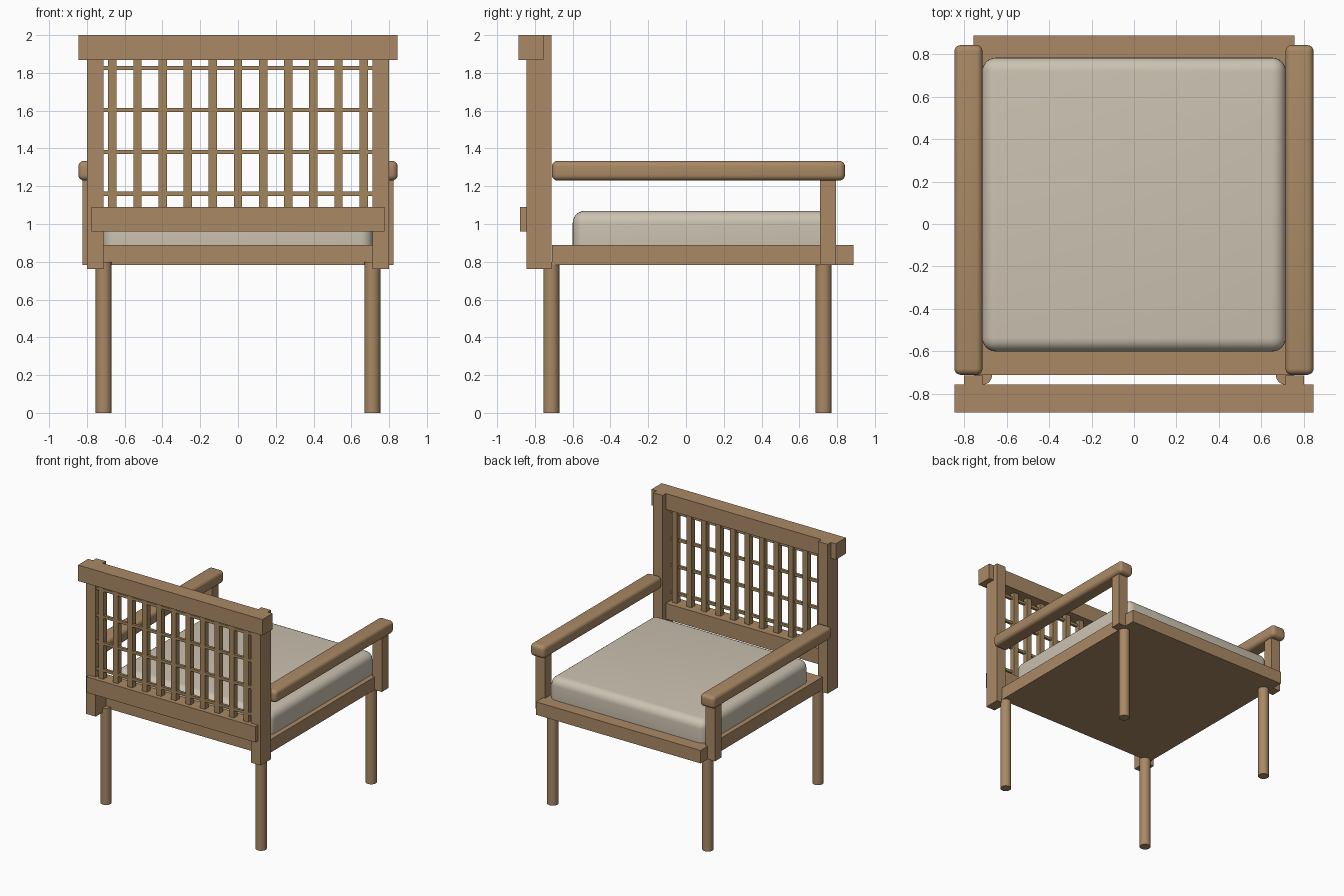
import bpy, math

if "Cube" in bpy.data.objects:
    bpy.data.objects.remove(bpy.data.objects["Cube"])

def material(name, col):
    m = bpy.data.materials.new(name)
    m.diffuse_color = (*col, 1)
    m.use_nodes = True
    m.node_tree.nodes["Principled BSDF"].inputs["Base Color"].default_value = m.diffuse_color
    return m

wood = material("wood", (0.40, 0.25, 0.13))
slat_wood = material("slat_wood", (0.37, 0.24, 0.11))
fabric = material("fabric", (0.60, 0.54, 0.44))

def box(name, x, y, z, mat=wood, bevel=0.0, segments=5):
    """Box from (min, max) ranges, optionally with rounded edges."""
    bpy.ops.mesh.primitive_cube_add(
        size=1, location=[(a + b) / 2 for a, b in (x, y, z)])
    o = bpy.context.object
    o.name = name
    o.scale = [b - a for a, b in (x, y, z)]
    bpy.ops.object.transform_apply(location=False, rotation=False, scale=True)
    o.data.materials.append(mat)
    if bevel:
        mod = o.modifiers.new("round", 'BEVEL')
        mod.width, mod.segments = bevel, segments
        bpy.ops.object.modifier_apply(modifier="round")
        bpy.ops.object.shade_smooth_by_angle(angle=math.radians(35))
    return o

def span(s, a, b):
    """Range a..b mirrored to side s."""
    return tuple(sorted((s * a, s * b)))

def leg(name, x, y, top):
    bpy.ops.mesh.primitive_cylinder_add(
        vertices=32, radius=0.0425, depth=top, location=(x, y, top / 2))
    o = bpy.context.object
    o.name = name
    o.data.materials.append(wood)
    bpy.ops.object.shade_smooth_by_angle(angle=math.radians(35))

# Seat base and cushion
box("seat_base", (-0.755, 0.755), (-0.71, 0.887), (0.783, 0.89))
box("cushion", (-0.715, 0.715), (-0.60, 0.783), (0.80, 1.07), fabric, 0.065, 6)

# Legs, posts and arms on both sides
for s, side in ((-1, "left"), (1, "right")):
    leg(f"back_leg_{side}", s * 0.711, -0.713, 0.80)
    leg(f"front_leg_{side}", s * 0.711, 0.729, 0.80)
    box(f"back_post_{side}", span(s, 0.713, 0.80), (-0.845, -0.713), (0.762, 2.0))
    box(f"arm_support_{side}", span(s, 0.735, 0.822), (0.71, 0.795), (0.783, 1.25))
    box(f"armrest_{side}", span(s, 0.713, 0.845), (-0.71, 0.842), (1.23, 1.334),
        wood, 0.03)

# Backrest rails
box("top_rail", (-0.845, 0.845), (-0.888, -0.755), (1.868, 2.0))
box("lower_rail", (-0.775, 0.775), (-0.88, -0.755), (0.96, 1.09))

# Backrest lattice
for i in range(11):
    x = (i - 5) * 0.133
    box(f"upright_slat_{i}", (x - 0.022, x + 0.022), (-0.845, -0.80),
        (1.08, 1.88), slat_wood)
for i in range(4):
    z = 1.16 + i * 0.222
    box(f"cross_slat_{i}", (-0.72, 0.72), (-0.842, -0.82),
        (z - 0.011, z + 0.011), slat_wood)
